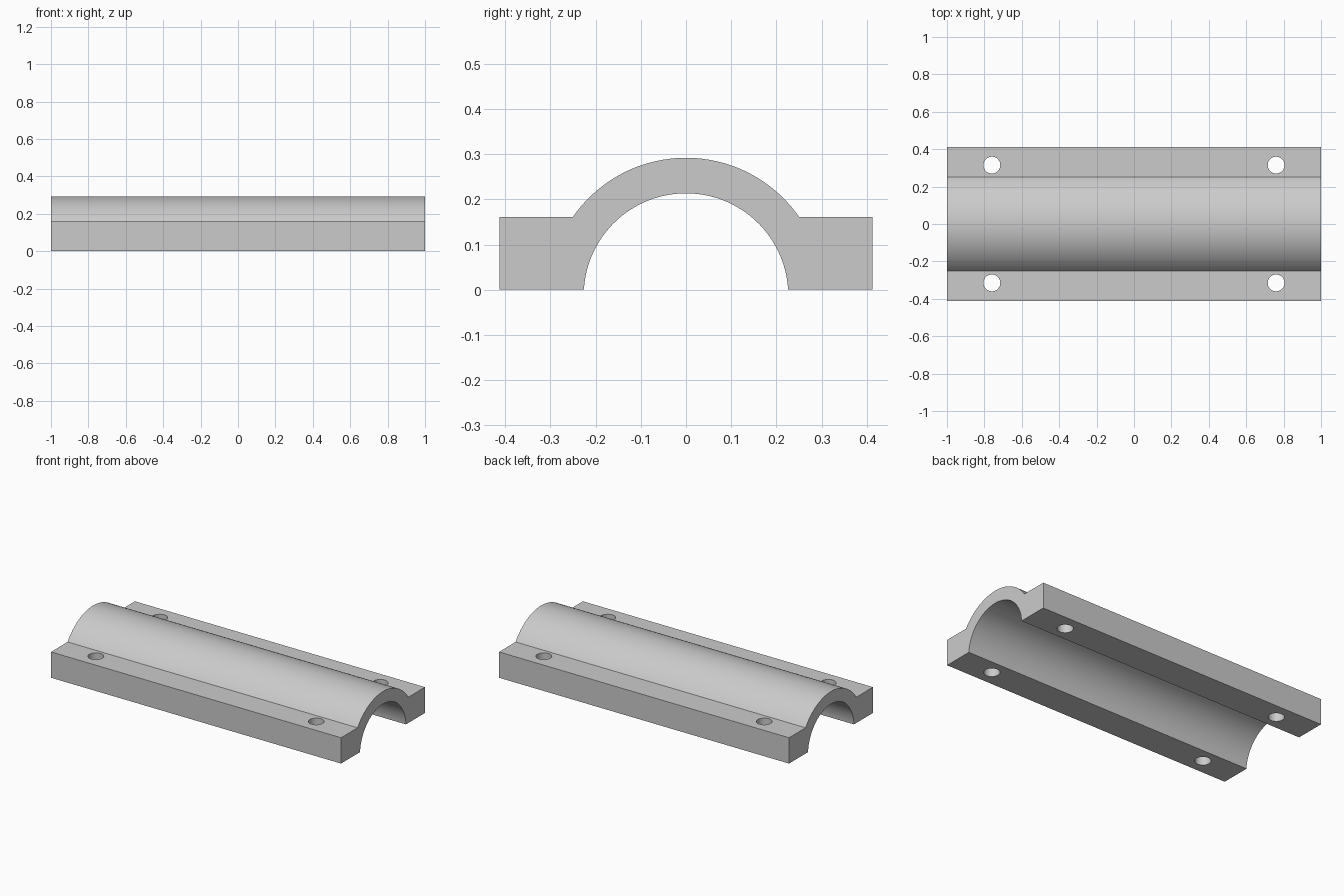
import bpy, bmesh
from math import sin, cos, asin, acos, radians

LENGTH, HALF_WIDTH, FLANGE_TOP = 2.0, 0.413, 0.161
AXIS_Z, BORE_R, SHELL_R = -0.013, 0.2264, 0.305
HOLE_X, HOLE_Y, HOLE_R = 0.76, 0.315, 0.045

cube = bpy.data.objects.get("Cube")
if cube:
    bpy.data.objects.remove(cube, do_unlink=True)

# Material
grey = bpy.data.materials.new("light_grey")
grey.use_nodes = True
colour = (0.6, 0.6, 0.6, 1)
grey.diffuse_color = colour
grey.node_tree.nodes["Principled BSDF"].inputs["Base Color"].default_value = colour


def arc(radius, z_end, steps):
    """Points (y, z) over the crown from -y to +y, ending at height z_end."""
    half = acos((z_end - AXIS_Z) / radius)
    angles = [half * (2 * i / steps - 1) for i in range(steps + 1)]
    return [(radius * sin(a), AXIS_Z + radius * cos(a)) for a in angles]


# Half-pipe with side flanges: one cross-section extruded along x
profile = [(-HALF_WIDTH, 0), (-HALF_WIDTH, FLANGE_TOP)]
profile += arc(SHELL_R, FLANGE_TOP, 48)
profile += [(HALF_WIDTH, FLANGE_TOP), (HALF_WIDTH, 0)]
profile += reversed(arc(BORE_R, 0, 64))

bm = bmesh.new()
section = bm.faces.new([bm.verts.new((-LENGTH / 2, y, z)) for y, z in profile])
extruded = bmesh.ops.extrude_face_region(bm, geom=[section], use_keep_orig=True)
moved = [v for v in extruded["geom"] if isinstance(v, bmesh.types.BMVert)]
bmesh.ops.translate(bm, verts=moved, vec=(LENGTH, 0, 0))
bmesh.ops.recalc_face_normals(bm, faces=bm.faces)
mesh = bpy.data.meshes.new("clamp_shell")
bm.to_mesh(mesh)
bm.free()
mesh.materials.append(grey)
shell = bpy.data.objects.new("clamp_shell", mesh)
bpy.context.collection.objects.link(shell)

# Four bolt holes through the flanges
bm = bmesh.new()
for sx in (-1, 1):
    for sy in (-1, 1):
        drill = bmesh.ops.create_cone(bm, cap_ends=True, segments=40,
                                      radius1=HOLE_R, radius2=HOLE_R, depth=1)
        bmesh.ops.translate(bm, verts=drill["verts"], vec=(sx * HOLE_X, sy * HOLE_Y, 0))
drill_mesh = bpy.data.meshes.new("bolt_hole_cutter")
bm.to_mesh(drill_mesh)
bm.free()
drill_mesh.materials.append(grey)
cutter = bpy.data.objects.new("bolt_hole_cutter", drill_mesh)
cutter.hide_render = True
bpy.context.collection.objects.link(cutter)

cut = shell.modifiers.new("bolt_holes", 'BOOLEAN')
cut.operation = 'DIFFERENCE'
cut.solver = 'EXACT'
cut.object = cutter

bpy.ops.object.select_all(action='DESELECT')
shell.select_set(True)
bpy.context.view_layer.objects.active = shell
bpy.ops.object.modifier_apply(modifier=cut.name)
bpy.data.objects.remove(cutter, do_unlink=True)

# Smooth curves, crisp edges
bpy.ops.object.shade_smooth_by_angle(angle=radians(30))
